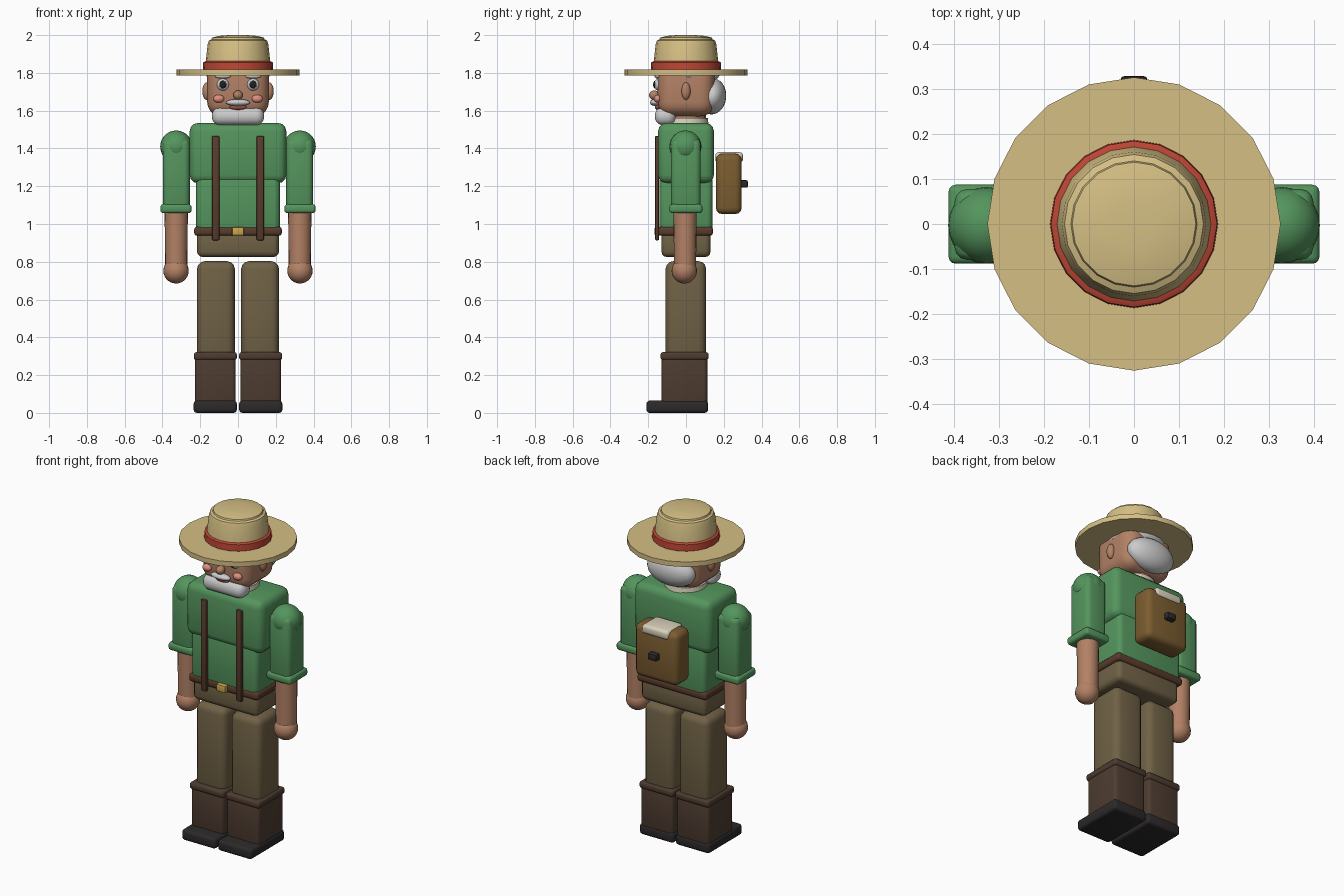
import bpy, bmesh, math
from mathutils import Matrix, Vector

MATS = {}
COLS = dict(skin=(0.45, 0.22, 0.13), green=(0.09, 0.30, 0.11), khaki=(0.16, 0.12, 0.06),
            boot=(0.075, 0.045, 0.03), sole=(0.025, 0.022, 0.022), belt=(0.10, 0.045, 0.025),
            gold=(0.60, 0.38, 0.07), grey=(0.55, 0.55, 0.55), straw=(0.66, 0.52, 0.23),
            red=(0.50, 0.06, 0.035), cream=(0.70, 0.64, 0.50), pack=(0.20, 0.11, 0.03),
            white=(0.9, 0.9, 0.88), pink=(0.75, 0.28, 0.22), black=(0.015, 0.015, 0.018),
            lip=(0.35, 0.08, 0.06))


def finish(name, bm, col, angle=35):
    bmesh.ops.recalc_face_normals(bm, faces=bm.faces)
    me = bpy.data.meshes.new(name)
    bm.to_mesh(me)
    bm.free()
    for p in me.polygons:
        p.use_smooth = True
    me.set_sharp_from_angle(angle=math.radians(angle))
    if col not in MATS:
        MATS[col] = bpy.data.materials.new(col)
        MATS[col].diffuse_color = (*COLS[col], 1)
    me.materials.append(MATS[col])
    ob = bpy.data.objects.new(name, me)
    bpy.context.collection.objects.link(ob)
    return ob


def box(name, x, y, z, col, bev=0.02, seg=3):
    """Rounded box from (min, max) ranges."""
    bm = bmesh.new()
    bmesh.ops.create_cube(bm, size=1)
    lo, hi = Vector((x[0], y[0], z[0])), Vector((x[1], y[1], z[1]))
    bm.transform(Matrix.Translation((lo + hi) / 2) @ Matrix.Diagonal((*(hi - lo), 1)))
    bmesh.ops.bevel(bm, geom=bm.edges[:], offset=bev, segments=seg, profile=0.5, affect='EDGES')
    return finish(name, bm, col)


def ball(name, c, r, col, tilt=0, u=24, v=14):
    bm = bmesh.new()
    bmesh.ops.create_uvsphere(bm, u_segments=u, v_segments=v, radius=1)
    bm.transform(Matrix.Translation(c) @ Matrix.Rotation(tilt, 4, 'X') @ Matrix.Diagonal((*r, 1)))
    return finish(name, bm, col, 60)


def lathe(name, profile, col, at=(0, 0), n=20):
    """Spin (radius, z) points about a vertical axis."""
    bm = bmesh.new()
    rings = []
    for r, z in profile:
        rings.append([bm.verts.new((at[0] + r * math.cos(2 * math.pi * i / n),
                                    at[1] + r * math.sin(2 * math.pi * i / n), z)) for i in range(n)])
    for a, b in zip(rings, rings[1:]):
        for i in range(n):
            j = (i + 1) % n
            bm.faces.new((a[i], a[j], b[j], b[i]))
    bm.faces.new(rings[0])
    bm.faces.new(rings[-1])
    return finish(name, bm, col)


def side(s, a, b):
    return tuple(sorted((s * a, s * b)))


for s, tag in ((-1, "left"), (1, "right")):
    # legs and boots
    box(f"{tag}_sole", side(s, 0.006, 0.235), (-0.21, 0.117), (0, 0.065), "sole", 0.018)
    box(f"{tag}_boot", side(s, 0.012, 0.228), (-0.13, 0.113), (0.04, 0.30), "boot", 0.02)
    box(f"{tag}_boot_cuff", side(s, 0.006, 0.234), (-0.135, 0.12), (0.28, 0.322), "boot", 0.014)
    box(f"{tag}_trouser_leg", side(s, 0.017, 0.217), (-0.108, 0.106), (0.27, 0.803), "khaki", 0.04)
    # arms
    ball(f"{tag}_shoulder", (s * 0.327, -0.003, 1.41), (0.085, 0.085, 0.085), "green")
    box(f"{tag}_sleeve", side(s, 0.255, 0.398), (-0.08, 0.078), (1.075, 1.45), "green", 0.03)
    box(f"{tag}_sleeve_cuff", side(s, 0.246, 0.411), (-0.088, 0.087), (1.057, 1.105), "green", 0.016)
    lathe(f"{tag}_forearm", [(0.058, 0.74), (0.062, 1.09)], "skin", (s * 0.327, -0.005))
    ball(f"{tag}_hand", (s * 0.328, -0.009, 0.752), (0.067, 0.067, 0.067), "skin")
    # suspenders
    box(f"{tag}_suspender", side(s, 0.098, 0.138), (-0.165, -0.142), (0.913, 1.467), "belt", 0.009, 2)
    # face details
    ball(f"{tag}_ear", (s * 0.166, 0, 1.703), (0.023, 0.024, 0.046), "skin")
    ball(f"{tag}_eye", (s * 0.08, -0.148, 1.738), (0.032, 0.02, 0.032), "white")
    ball(f"{tag}_pupil", (s * 0.08, -0.162, 1.738), (0.019, 0.012, 0.021), "black")
    ball(f"{tag}_eyebrow", (s * 0.08, -0.15, 1.782), (0.042, 0.016, 0.012), "grey")
    ball(f"{tag}_cheek", (s * 0.102, -0.15, 1.663), (0.029, 0.02, 0.021), "pink")

# hips, belt and shirt
box("hips", (-0.217, 0.217), (-0.13, 0.13), (0.825, 0.97), "khaki", 0.03)
box("belt", (-0.232, 0.232), (-0.146, 0.143), (0.938, 0.986), "belt", 0.016)
box("belt_buckle", (-0.031, 0.031), (-0.166, -0.13), (0.94, 0.983), "gold", 0.005, 2)
box("shirt_waist", (-0.222, 0.222), (-0.14, 0.14), (0.95, 1.26), "green", 0.03)
box("shirt_chest", (-0.256, 0.256), (-0.148, 0.148), (1.215, 1.535), "green", 0.045)

# backpack
box("backpack", (-0.145, 0.145), (0.158, 0.295), (1.052, 1.373), "pack", 0.035)
box("backpack_flap", (-0.09, 0.09), (0.155, 0.302), (1.325, 1.38), "cream", 0.018)
box("backpack_clasp", (-0.03, 0.03), (0.28, 0.328), (1.192, 1.232), "sole", 0.009, 2)

# neck and head
lathe("collar", [(0.122, 1.51), (0.115, 1.562)], "cream")
lathe("neck", [(0.105, 1.5), (0.105, 1.64)], "skin")
box("head", (-0.163, 0.163), (-0.15, 0.15), (1.57, 1.86), "skin", 0.075, 5)
ball("nose", (0, -0.168, 1.682), (0.025, 0.028, 0.025), "skin")
ball("mouth", (0, -0.15, 1.618), (0.045, 0.015, 0.014), "lip")
ball("moustache", (0, -0.165, 1.643), (0.064, 0.026, 0.018), "grey")
box("beard", (-0.138, 0.138), (-0.165, -0.055), (1.523, 1.618), "grey", 0.043, 5)

# hair
ball("hair_cap", (0, 0.015, 1.80), (0.172, 0.165, 0.075), "grey")
ball("back_hair", (0, 0.14, 1.675), (0.155, 0.073, 0.095), "grey", -0.1)

# straw hat
lathe("hat_brim", [(0.325, 1.787), (0.325, 1.817)], "straw")
lathe("hat_crown", [(0.177, 1.80), (0.172, 1.85), (0.16, 1.955), (0.154, 1.972), (0.14, 1.978),
                    (0.137, 1.987), (0.10, 1.996), (0.05, 2.0)], "straw")
lathe("hat_band", [(0.178, 1.812), (0.186, 1.818), (0.184, 1.856), (0.172, 1.862)], "red")
